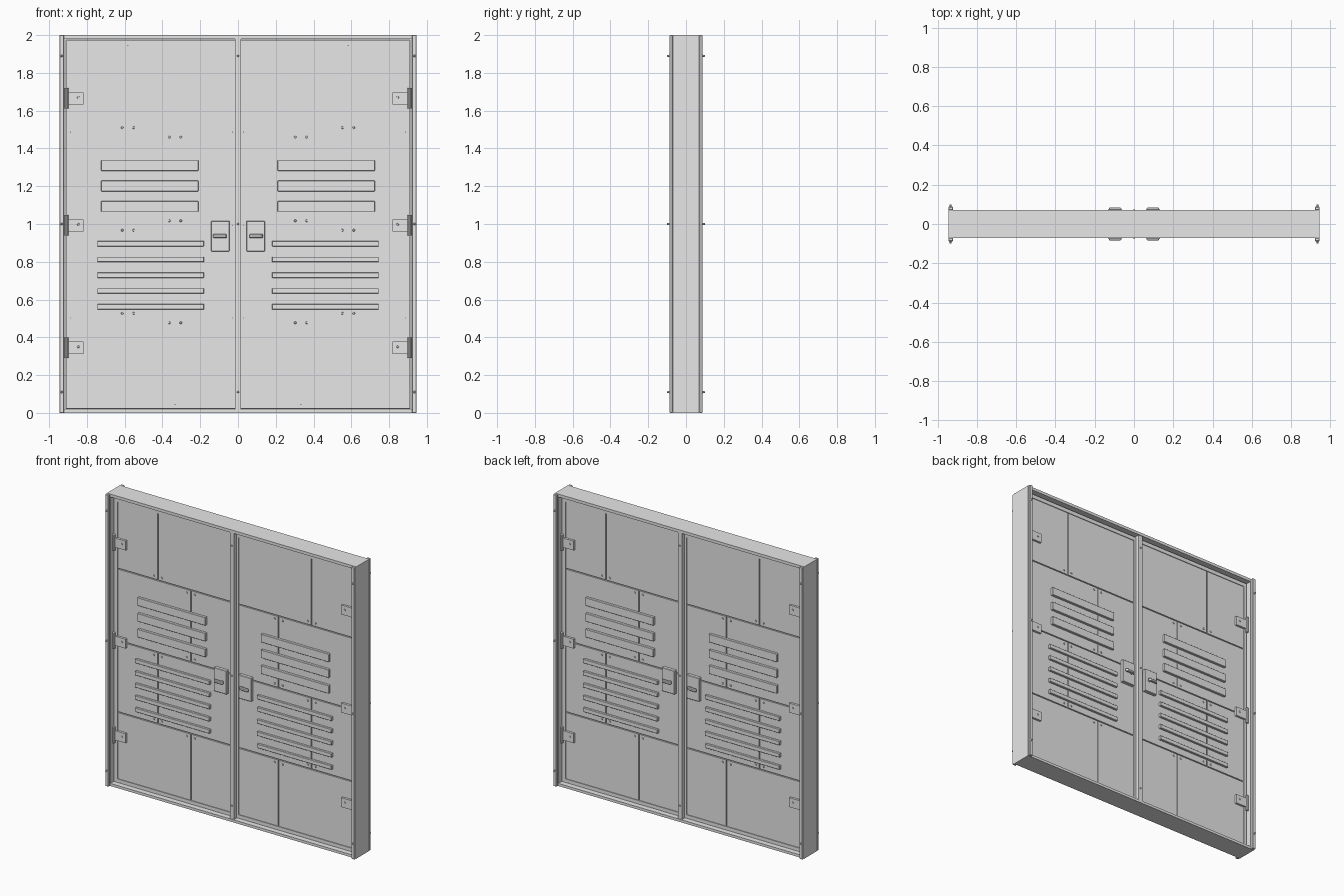
import bpy, bmesh
from mathutils import Matrix, Vector

if "Cube" in bpy.data.objects:
    bpy.data.objects.remove(bpy.data.objects["Cube"], do_unlink=True)

steel = bpy.data.materials.new("light_grey_steel")
steel.use_nodes = True
steel.diffuse_color = (0.8, 0.8, 0.8, 1)
steel.node_tree.nodes["Principled BSDF"].inputs["Base Color"].default_value = (0.8, 0.8, 0.8, 1)


def box(bm, x, y, z):
    """Add a box from (min, max) pairs."""
    lo, hi = Vector((x[0], y[0], z[0])), Vector((x[1], y[1], z[1]))
    m = Matrix.Translation((lo + hi) / 2) @ Matrix.Diagonal((*(hi - lo), 1))
    return bmesh.ops.create_cube(bm, size=1, matrix=m)["verts"]


def stud(bm, x, z, y_base, y_tip, r, r_tip=None):
    """Add a round stud pointing to the front."""
    m = Matrix.Translation((x, (y_base + y_tip) / 2, z)) @ Matrix.Rotation(1.570796, 4, "X")
    bmesh.ops.create_cone(bm, cap_ends=True, segments=10, radius1=r,
                          radius2=r if r_tip is None else r_tip,
                          depth=abs(y_tip - y_base), matrix=m)


def finish(bm, name, mirror_x=True, mirror_y=True, bevel=0):
    mesh = bpy.data.meshes.new(name)
    bm.to_mesh(mesh)
    bm.free()
    ob = bpy.data.objects.new(name, mesh)
    bpy.context.collection.objects.link(ob)
    mesh.materials.append(steel)
    if bevel:
        b = ob.modifiers.new("Bevel", "BEVEL")
        b.width, b.segments = bevel, 1
    if mirror_x or mirror_y:
        mod = ob.modifiers.new("Mirror", "MIRROR")
        mod.use_axis = (mirror_x, mirror_y, False)
        mod.use_mirror_merge = False
    return ob


PANEL_Y = -0.035          # front of the door skin
HALF, JAMB = 0.945, 0.918  # outer and inner faces of the jambs
BOLT_Z = (0.11, 1.0, 1.89)

# Outer frame: jambs, lintel and sill
bm = bmesh.new()
box(bm, (JAMB, HALF), (-0.07, 0.07), (0, 2))
finish(bm, "jamb", mirror_y=False)
bm = bmesh.new()
for z in ((0, 0.018), (1.98, 2)):
    box(bm, (-JAMB, JAMB), (-0.07, 0.07), z)
finish(bm, "lintel_and_sill", False, False)

# Raised trim on the jambs
bm = bmesh.new()
box(bm, (JAMB + 0.002, HALF), (-0.088, -0.07), (0, 2))
finish(bm, "jamb_trim", bevel=0.003)

# Centre post between the doors
bm = bmesh.new()
box(bm, (-0.015, 0.015), (-0.065, 0.065), (0.018, 1.98))
finish(bm, "centre_post", False, False)

# Frame bolts
bm = bmesh.new()
for z in BOLT_Z:
    stud(bm, 0.934, z, -0.086, -0.1, 0.007, 0.004)
finish(bm, "jamb_bolts")
bm = bmesh.new()
for z in BOLT_Z:
    stud(bm, 0, z, -0.064, -0.073, 0.006, 0.004)
finish(bm, "post_bolts", mirror_x=False)

# Door core
bm = bmesh.new()
box(bm, (0.015, 0.912), (-0.028, 0.028), (0.02, 1.976))
finish(bm, "door_core", mirror_y=False)

# Door rim around the panels
bm = bmesh.new()
for x in ((0.015, 0.033), (0.886, 0.91)):
    box(bm, x, (-0.04, -0.028), (0.022, 1.972))
for z in ((0.022, 0.046), (1.945, 1.972)):
    box(bm, (0.033, 0.886), (-0.04, -0.028), z)
finish(bm, "door_rim")

# Door panels in staggered rows, with a rivet pair at each inner seam end
panels, rivets = bmesh.new(), bmesh.new()
gap = 0.0035
rows = (0.046, 0.502, 0.992, 1.485, 1.945)
splits = (0.333, 0.583, 0.333, 0.583)
for i, split in enumerate(splits):
    z0, z1 = rows[i], rows[i + 1]
    z_span = (z0 + (gap if i > 0 else 0), z1 - (gap if i < 3 else 0))
    box(panels, (0.033, split - gap), (PANEL_Y, -0.028), z_span)
    box(panels, (split + gap, 0.886), (PANEL_Y, -0.028), z_span)
    ends = ([z0 + 0.025] if i > 0 else []) + ([z1 - 0.025] if i < 3 else [])
    for z in ends:
        for dx in (-0.03, 0.03):
            stud(rivets, split + dx, z, PANEL_Y + 0.002, PANEL_Y - 0.006, 0.007, 0.005)
finish(panels, "door_panels")
finish(rivets, "panel_rivets")

# Wide upper slats and narrow lower slats
bm = bmesh.new()
for i in range(3):
    z = 1.093 + i * 0.108
    box(bm, (0.21, 0.725), (-0.054, PANEL_Y), (z - 0.028, z + 0.028))
finish(bm, "upper_slats", bevel=0.002)
bm = bmesh.new()
for i in range(5):
    z = 0.562 + i * 0.0835
    box(bm, (0.18, 0.745), (-0.052, PANEL_Y), (z - 0.014, z + 0.014))
finish(bm, "lower_slats", bevel=0.002)

# Hinges: leaf, knuckle and screw
leaf, knuckle = bmesh.new(), bmesh.new()
for z in (0.345, 0.993, 1.665):
    box(leaf, (0.817, JAMB), (-0.05, -0.03), (z - 0.032, z + 0.032))
    stud(leaf, 0.845, z + 0.005, -0.048, -0.055, 0.007, 0.005)
    m = Matrix.Translation((0.908, -0.047, z))
    bmesh.ops.create_cone(knuckle, cap_ends=True, segments=10, radius1=0.01,
                          radius2=0.01, depth=0.108, matrix=m)
finish(leaf, "hinge_leaf")
finish(knuckle, "hinge_knuckle")

# Lock plate
bm = bmesh.new()
box(bm, (0.045, 0.142), (-0.06, PANEL_Y), (0.855, 1.017))
finish(bm, "lock_plate", bevel=0.003)

# Lever handle: tapered bar on a short stem
bm = bmesh.new()
for v in box(bm, (0.059, 0.133), (-0.085, -0.07), (0.925, 0.947)):
    if v.co.y < -0.08:
        v.co.x += 0.01 if v.co.x < 0.096 else -0.01
        v.co.z += 0.003 if v.co.z < 0.936 else -0.003
stud(bm, 0.075, 0.936, -0.058, -0.072, 0.009)
finish(bm, "lever_handle", bevel=0.003)
